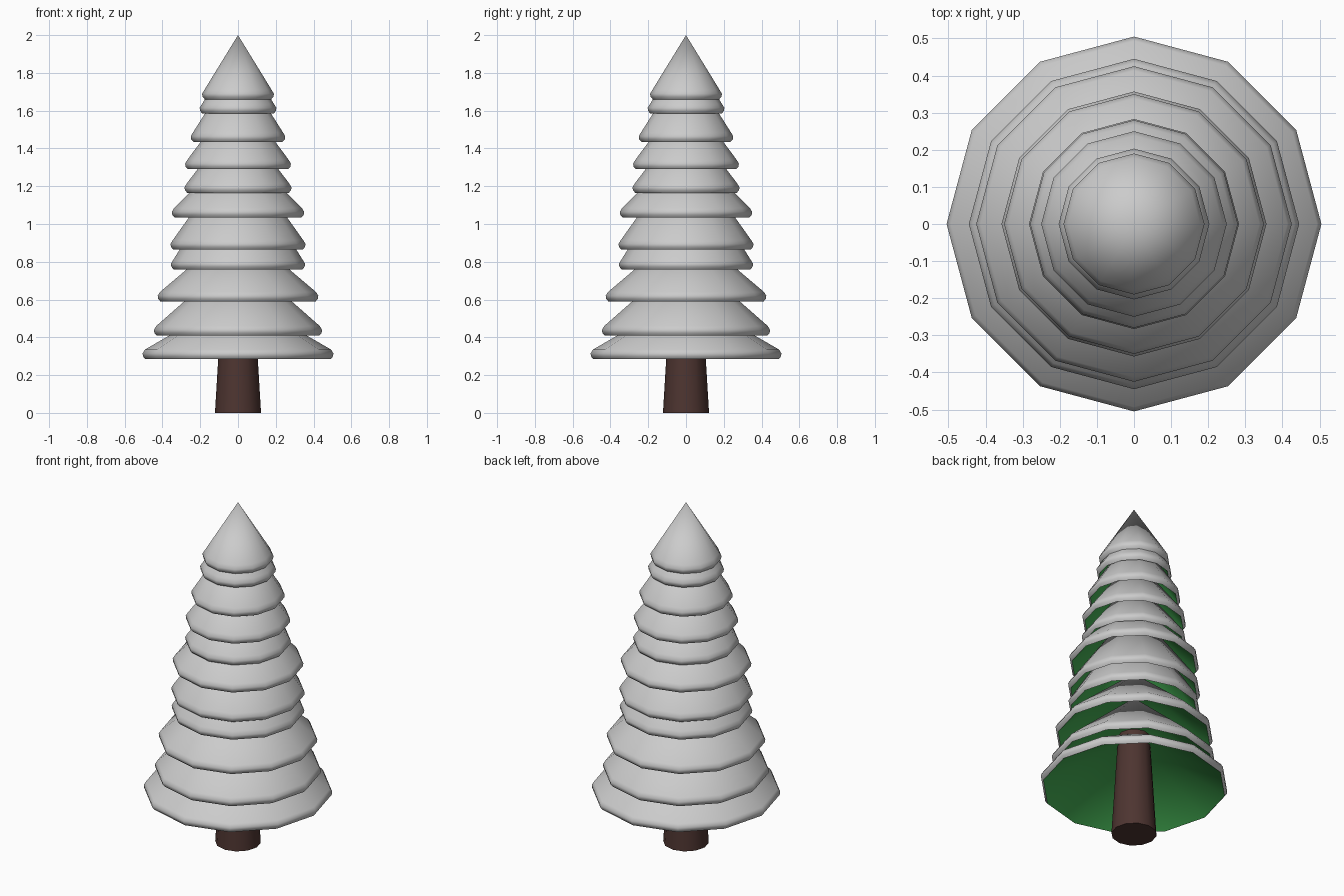
import bpy, bmesh
from math import cos, sin, pi, radians

if "Cube" in bpy.data.objects:
    bpy.data.objects.remove(bpy.data.objects["Cube"])

SIDES = 12


def material(name, color):
    m = bpy.data.materials.new(name)
    m.diffuse_color = color
    m.use_nodes = True
    m.node_tree.nodes["Principled BSDF"].inputs["Base Color"].default_value = m.diffuse_color
    return m


def lathe(name, profile, mat=None, inward=False, angle=50):
    """Spin (radius, z) points; radius 0 closes to a single point."""
    bm = bmesh.new()
    rings = []
    for r, z in profile:
        n = SIDES if r > 0 else 1
        rings.append([bm.verts.new((r * cos(2 * pi * i / SIDES), r * sin(2 * pi * i / SIDES), z))
                      for i in range(n)])
    for a, b in zip(rings, rings[1:]):
        for i in range(SIDES):
            j = (i + 1) % SIDES
            if len(a) == 1:
                f = (a[0], b[j], b[i])
            elif len(b) == 1:
                f = (a[i], a[j], b[0])
            else:
                f = (a[i], a[j], b[j], b[i])
            face = bm.faces.new(f)
            if inward:
                face.normal_flip()
    me = bpy.data.meshes.new(name)
    bm.to_mesh(me)
    bm.free()
    ob = bpy.data.objects.new(name, me)
    bpy.context.collection.objects.link(ob)
    if mat:
        me.materials.append(mat)
    bpy.ops.object.select_all(action='DESELECT')
    ob.select_set(True)
    bpy.context.view_layer.objects.active = ob
    bpy.ops.object.shade_smooth_by_angle(angle=radians(angle))
    return ob


green = material("needles", (0.06, 0.44, 0.09, 1))
brown = material("bark", (0.075, 0.035, 0.03, 1))

# Trunk, tapering up into the lowest tier
lathe("trunk", [(0, 0), (0.122, 0), (0.086, 0.6), (0, 0.6)], brown)

# Tiers: bottom z, rim radius, tip z
tiers = [(0.285, 0.505, 0.62), (0.41, 0.445, 0.84), (0.59, 0.425, 0.99),
         (0.76, 0.355, 1.35), (0.865, 0.357, 1.40), (1.035, 0.35, 1.42),
         (1.165, 0.283, 1.57), (1.29, 0.28, 1.70), (1.435, 0.25, 1.86),
         (1.585, 0.203, 1.93), (1.66, 0.19, 2.0)]

for k, (z, r, tip) in enumerate(tiers, 1):
    # Snow shell with a rounded rim
    lathe(f"snow_tier_{k}", [(r - 0.014, z), (r - 0.002, z + 0.014), (r, z + 0.03),
                             (r - 0.012, z + 0.05), (0, tip)])
    # Green hollow underside
    lathe(f"needle_tier_{k}", [(r - 0.014, z), (0, tip - 0.03)], green, inward=True)
